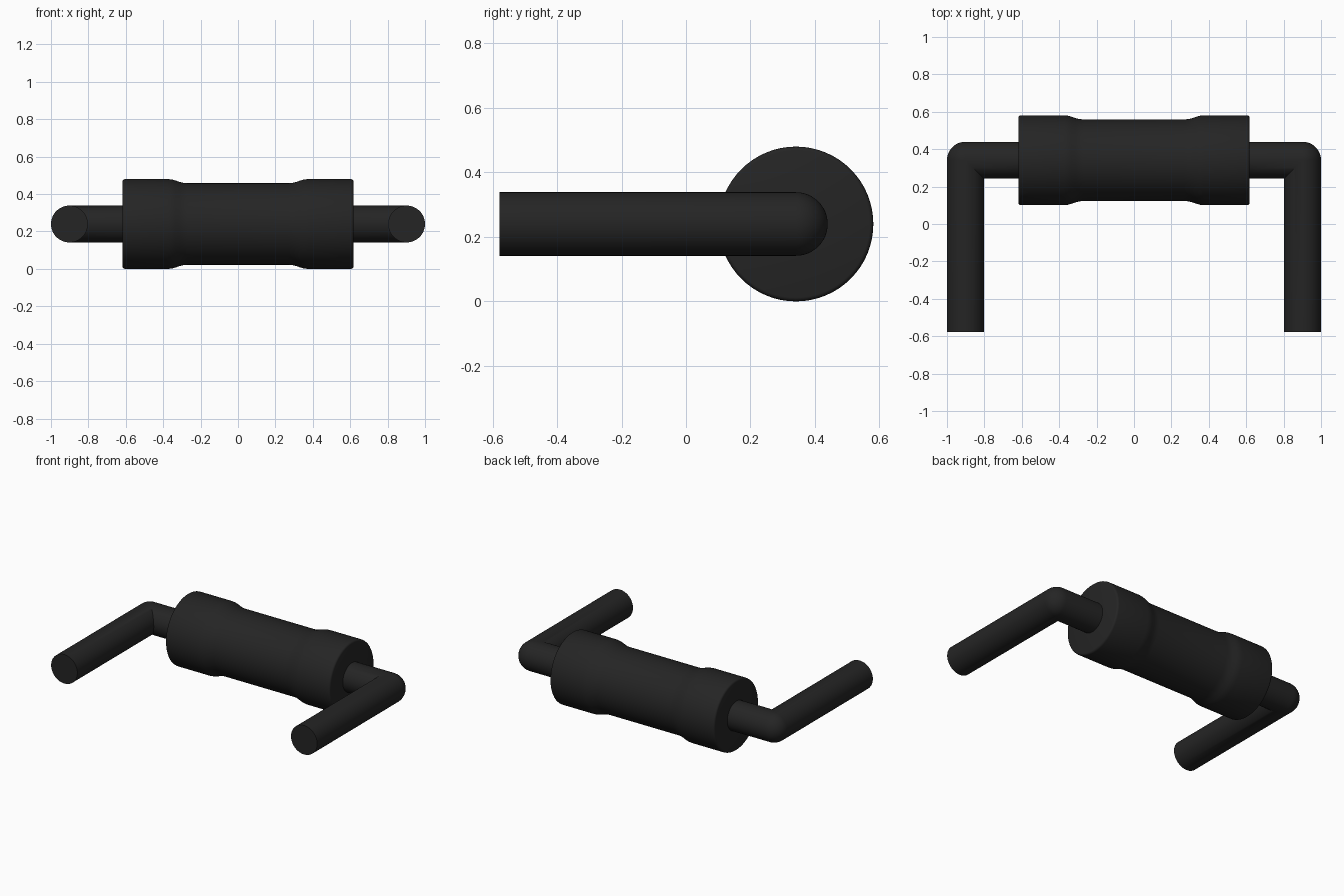
import bpy, bmesh
from math import sin, cos, pi

if "Cube" in bpy.data.objects:
    bpy.data.objects.remove(bpy.data.objects["Cube"])

YC, ZC = 0.341, 0.24      # body axis runs along x through here
R, XL, SIDES = 0.0985, 0.9015, 48

mat = bpy.data.materials.new("dark_coating")
mat.diffuse_color = (0.018, 0.018, 0.018, 1)
mat.use_nodes = True
mat.node_tree.nodes["Principled BSDF"].inputs["Base Color"].default_value = mat.diffuse_color


def loft(name, rings):
    """Skin a list of closed rings, cap both ends, shade smooth by angle."""
    bm = bmesh.new()
    loops = [[bm.verts.new(p) for p in ring] for ring in rings]
    for a, b in zip(loops, loops[1:]):
        for i in range(len(a)):
            j = (i + 1) % len(a)
            bm.faces.new((a[i], a[j], b[j], b[i]))
    bm.faces.new(loops[0])
    bm.faces.new(loops[-1])
    bmesh.ops.remove_doubles(bm, verts=bm.verts, dist=1e-5)
    bmesh.ops.recalc_face_normals(bm, faces=bm.faces)
    me = bpy.data.meshes.new(name)
    bm.to_mesh(me)
    bm.free()
    ob = bpy.data.objects.new(name, me)
    bpy.context.collection.objects.link(ob)
    me.materials.append(mat)
    bpy.ops.object.select_all(action='DESELECT')
    ob.select_set(True)
    bpy.context.view_layer.objects.active = ob
    bpy.ops.object.shade_smooth_by_angle(angle=pi / 5)
    return ob


# Body: symmetric profile (x, radius) with flared end caps
half = [(0.618, 0.228), (0.616, 0.234), (0.611, 0.2385), (0.604, 0.24),
        (0.375, 0.24), (0.355, 0.2385), (0.335, 0.233), (0.312, 0.225),
        (0.292, 0.220), (0.27, 0.218)]
profile = half + [(-x, r) for x, r in reversed(half)]
loft("resistor_body", [
    [(x, YC + r * cos(2 * pi * i / 64), ZC + r * sin(2 * pi * i / 64))
     for i in range(64)] for x, r in profile])


# Leads: straight run, elbow (sharp inside, round outside), stub into the body
def lead(name, side):
    circle = [(R * cos(2 * pi * i / SIDES), R * sin(2 * pi * i / SIDES))
              for i in range(SIDES)]
    rings = [[(side * (XL + u), -0.578, ZC + v) for u, v in circle]]
    for k in range(13):
        t = pi / 2 * k / 12
        rings.append([
            (side * (XL + u * (cos(t) if u > 0 else 1)),
             YC + u * (sin(t) if u > 0 else 1), ZC + v) for u, v in circle])
    rings.append([(side * 0.61, YC + u, ZC + v) for u, v in circle])
    loft(name, rings)


lead("left_lead", -1)
lead("right_lead", 1)
